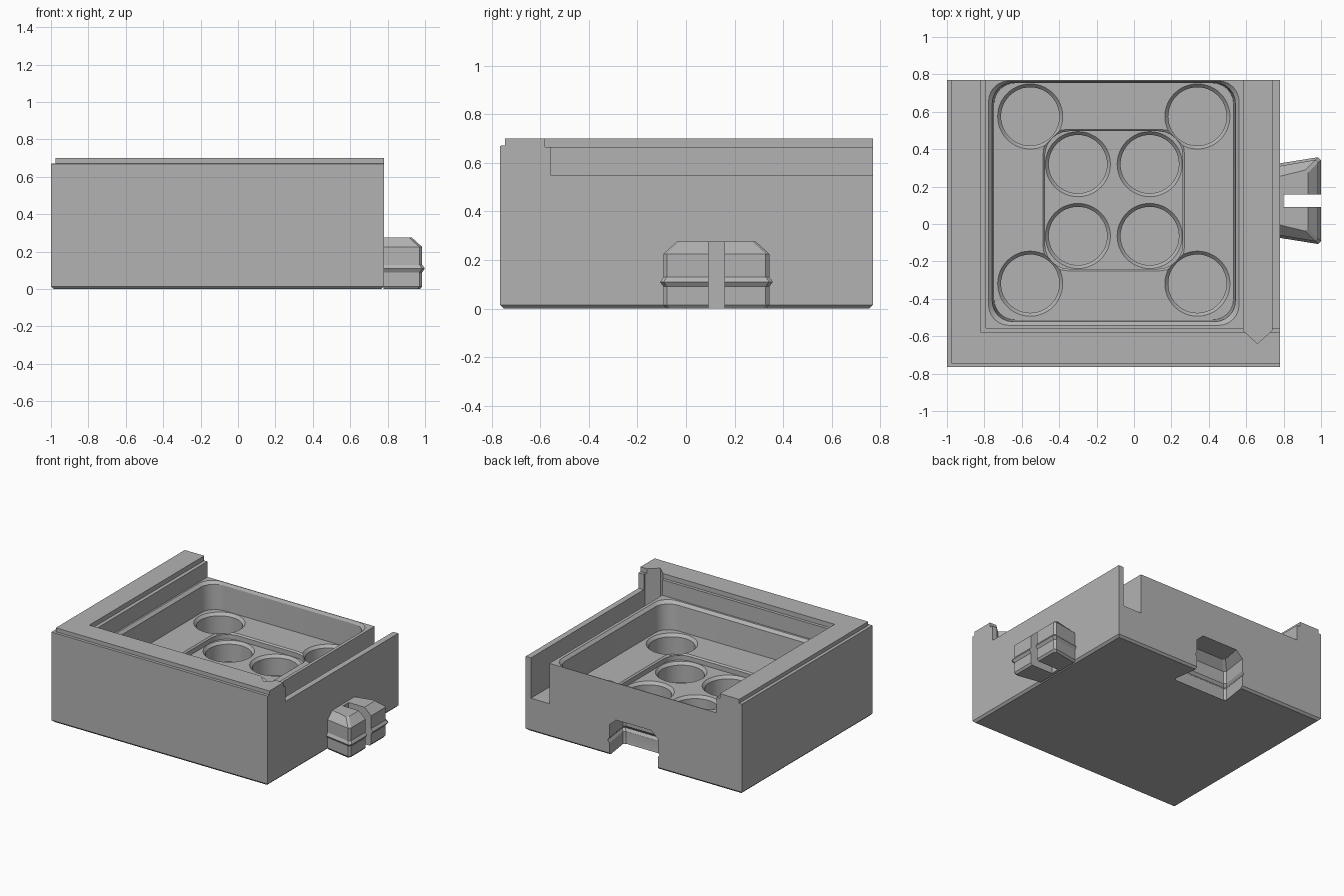
import bpy, bmesh, math

if "Cube" in bpy.data.objects:
    bpy.data.objects.remove(bpy.data.objects["Cube"])

grey = bpy.data.materials.new("plain grey")
grey.use_nodes = True
grey.diffuse_color = (0.45, 0.45, 0.45, 1)
grey.node_tree.nodes["Principled BSDF"].inputs["Base Color"].default_value = (0.45, 0.45, 0.45, 1)


def loft(name, sections):
    """Solid through a stack of (z, outline) sections, bottom first."""
    bm = bmesh.new()
    rings = [[bm.verts.new((x, y, z)) for x, y in pts] for z, pts in sections]
    n = len(rings[0])
    for low, high in zip(rings, rings[1:]):
        for i in range(n):
            j = (i + 1) % n
            bm.faces.new((low[i], low[j], high[j], high[i]))
    bm.faces.new(rings[0][::-1])
    bm.faces.new(rings[-1])
    bmesh.ops.recalc_face_normals(bm, faces=bm.faces)
    mesh = bpy.data.meshes.new(name)
    bm.to_mesh(mesh)
    bm.free()
    mesh.materials.append(grey)
    obj = bpy.data.objects.new(name, mesh)
    bpy.context.collection.objects.link(obj)
    return obj


def rect(x0, x1, y0, y1):
    return [(x0, y0), (x1, y0), (x1, y1), (x0, y1)]


def rounded(x0, x1, y0, y1, r, steps=6):
    pts = []
    corners = [(x1 - r, y1 - r), (x0 + r, y1 - r), (x0 + r, y0 + r), (x1 - r, y0 + r)]
    for k, (cx, cy) in enumerate(corners):
        for s in range(steps + 1):
            a = math.pi / 2 * (k + s / steps)
            pts.append((cx + r * math.cos(a), cy + r * math.sin(a)))
    return pts


def circle(cx, cy, r, n=48):
    return [(cx + r * math.cos(math.tau * i / n), cy + r * math.sin(math.tau * i / n))
            for i in range(n)]


def cut(target, cutter):
    mod = target.modifiers.new("cut", "BOOLEAN")
    mod.operation = "DIFFERENCE"
    mod.solver = "EXACT"
    mod.object = cutter
    bpy.context.view_layer.objects.active = target
    bpy.ops.object.modifier_apply(modifier=mod.name)
    bpy.data.objects.remove(cutter)


def dovetail(name, place, root, grow=0.0, drop=0.0):
    """Flared tongue with a snap ridge and sloped top; place maps (out, side) to x, y."""
    profile = [(-drop, -0.012), (0.015, 0), (0.09, 0), (0.11, 0.014),
               (0.13, 0), (0.225, 0), (0.275, -0.055)]
    sections = []
    for z, off in profile:
        o = off + grow
        tip, w0, w1 = 0.205 + o, 0.185 + o, 0.218 + o
        pts = [(root, -w0), (tip - 0.015, -w1), (tip, -w1 + 0.015),
               (tip, w1 - 0.015), (tip - 0.015, w1), (root, w0)]
        sections.append((z, [place(a, b) for a, b in pts]))
    return loft(name, sections)


# Body with chamfered foot and raised rim
RIGHT, BACK, FLOOR = 0.78, 0.77, 0.55
body = loft("tray_body", [
    (0, rect(-0.985, RIGHT - 0.015, -0.75, BACK - 0.015)),
    (0.015, rect(-1, RIGHT, -0.765, BACK)),
    (0.67, rect(-1, RIGHT, -0.765, BACK)),
    (0.671, rect(-0.977, RIGHT, -0.745, BACK)),
    (0.70, rect(-0.977, RIGHT, -0.745, BACK))])

# Stepped seat for a sliding lid, open at the back and right
cut(body, loft("lid_seat", [(z, rect(-0.79, 1, -0.557, 1)) for z in (FLOOR, 0.8)]))
cut(body, loft("lid_step", [(z, rect(-0.817, 1, -0.58, 1)) for z in (0.665, 0.8)]))

# Pointed latch groove along the right side
groove = [(0.585, 1), (0.585, -0.57), (0.66, -0.64), (0.737, -0.57), (0.737, 1)]
cut(body, loft("latch_groove", [(0.25, groove), (0.8, groove)]))

# Main compartment with chamfered rim
CX, CY, DECK, WELL = -0.108, 0.128, 0.345, 0.30


def compartment(half, back):
    return rounded(CX - half, CX + half, CY - half, back, 0.11)


cut(body, loft("compartment", [
    (DECK, compartment(0.64, 0.753)), (0.53, compartment(0.65, 0.755)),
    (FLOOR, compartment(0.67, 0.765)), (0.6, compartment(0.67, 0.765))]))


# Central well
def well(half):
    return rounded(CX - half, CX + half, CY - half, CY + half, 0.13)


cut(body, loft("central_well", [
    (WELL, well(0.368)), (DECK - 0.01, well(0.368)), (DECK, well(0.378)), (0.4, well(0.378))]))

# Round pockets: four outside the well, four in it
for spread, top in ((0.447, DECK), (0.192, WELL)):
    for sx in (-1, 1):
        for sy in (-1, 1):
            x, y = CX + sx * spread, CY + sy * spread
            cut(body, loft("pocket", [
                (top - 0.15, circle(x, y, 0.156)), (top - 0.02, circle(x, y, 0.156)),
                (top, circle(x, y, 0.174)), (top + 0.03, circle(x, y, 0.174))]))

# Socket in the back face
cut(body, dovetail("socket", lambda a, b: (CX + b, BACK - a), -0.03, 0.01, 0.05))

# Split snap connector on the right side
tongue = dovetail("snap_connector", lambda a, b: (RIGHT + a, 0.125 + b), -0.002)
cut(tongue, loft("split", [(z, rect(0.80, 1.1, 0.092, 0.158)) for z in (-0.1, 0.4)]))

for obj in (body, tongue):
    bpy.ops.object.select_all(action="DESELECT")
    obj.select_set(True)
    bpy.context.view_layer.objects.active = obj
    bpy.ops.object.shade_smooth_by_angle(angle=math.radians(25))
